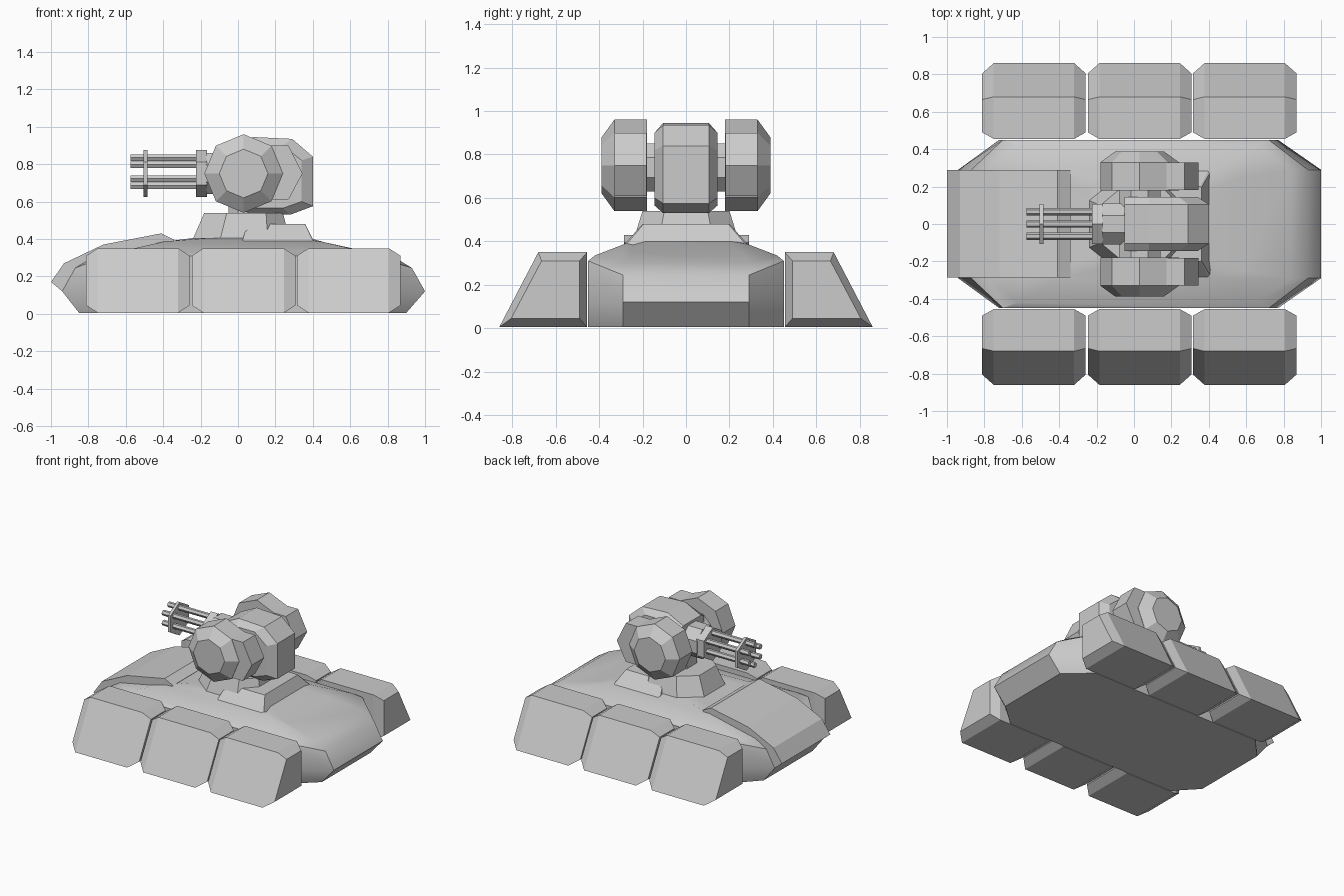
import bpy, bmesh
from math import cos, sin, pi, radians

if "Cube" in bpy.data.objects:
    bpy.data.objects.remove(bpy.data.objects["Cube"], do_unlink=True)

grey = bpy.data.materials.new("armour_grey")
grey.use_nodes = True
grey.diffuse_color = (0.6, 0.6, 0.6, 1)
grey.node_tree.nodes["Principled BSDF"].inputs["Base Color"].default_value = (0.6, 0.6, 0.6, 1)


def loft(name, loops, smooth=0):
    """Skin a stack of equal-length point loops and cap both ends."""
    bm = bmesh.new()
    rings = [[bm.verts.new(p) for p in loop] for loop in loops]
    n = len(rings[0])
    for a, b in zip(rings, rings[1:]):
        for i in range(n):
            j = (i + 1) % n
            bm.faces.new((a[i], a[j], b[j], b[i]))
    bm.faces.new(rings[0])
    bm.faces.new(rings[-1])
    bmesh.ops.recalc_face_normals(bm, faces=bm.faces)
    mesh = bpy.data.meshes.new(name)
    bm.to_mesh(mesh)
    bm.free()
    mesh.materials.append(grey)
    ob = bpy.data.objects.new(name, mesh)
    bpy.context.collection.objects.link(ob)
    if smooth:
        bpy.ops.object.select_all(action='DESELECT')
        bpy.context.view_layer.objects.active = ob
        ob.select_set(True)
        bpy.ops.object.shade_smooth_by_angle(angle=radians(smooth))
    return ob


def octagon(x0, x1, c0, c1, hy, cy, z_end, z_side):
    """Plan outline with cut corners; ends and sides may differ in height."""
    return [(x0, cy, z_end), (c0, hy, z_side), (c1, hy, z_side), (x1, cy, z_end),
            (x1, -cy, z_end), (c1, -hy, z_side), (c0, -hy, z_side), (x0, -cy, z_end)]


def slab(name, profile, y0, y1):
    """Extrude an xz profile along y."""
    return loft(name, [[(x, y, z) for x, z in profile] for y in (y0, y1)])


def ring(axis, pos, r, n, cx, cz, cy=0, phase=0):
    pts = [(r * cos(phase + 2 * pi * i / n), r * sin(phase + 2 * pi * i / n)) for i in range(n)]
    if axis == 'x':
        return [(pos, cy + a, cz + b) for a, b in pts]
    return [(cx + a, pos, cz + b) for a, b in pts]


# Hull and nose plate
loft("hull", [
    octagon(-.85, .90, -.70, .72, .45, .29, .005, .005),
    octagon(-.94, 1.0, -.72, .77, .45, .29, .12, .12),
    octagon(-.87, .93, -.70, .72, .45, .29, .245, .31),
    octagon(-.78, .84, -.62, .66, .42, .29, .30, .335),
    octagon(-.52, .58, -.40, .45, .29, .25, .35, .385),
    octagon(-.24, .38, -.15, .30, .24, .18, .405, .405)], smooth=35)
slab("nose_plate", [(-.94, .12), (-1, .17), (-.93, .27), (-.72, .37), (-.41, .43),
                    (-.34, .395), (-.45, .3), (-.8, .2)], -.285, .29)

# Six wheel covers, three on each side
full = [(.455, .005), (.455, .35), (.68, .35), (.86, .005)]
inset = [(.49, .045), (.49, .31), (.665, .31), (.805, .045)]
for s, side in ((1, "left"), (-1, "right")):
    for x, place in ((-.535, "front"), (.03, "middle"), (.592, "rear")):
        steps = ((-.277, inset), (-.215, full), (.215, full), (.277, inset))
        loft(f"wheel_cover_{place}_{side}",
             [[(x + dx, s * y, z) for y, z in prof] for dx, prof in steps])

# Turret base, rear collar and pedestal
loft("turret_base", [octagon(-.25, .28, -.10, .16, .25, .13, .38, .38),
                     octagon(-.18, .24, -.06, .15, .20, .10, .54, .54)])
loft("rear_collar", [octagon(.02, .41, .03, .40, .29, .28, .38, .38),
                     octagon(.05, .36, .06, .355, .20, .195, .48, .48)])
loft("pedestal", [octagon(-.05, .2, 0, .15, .11, .06, z, z) for z in (.53, .62)])

# Turret body with chamfered flanks
core = [(.08, .945), (.29, .935), (.40, .84), (.40, .575), (.28, .53),
        (.06, .53), (-.05, .62), (-.05, .88)]
flank = [(.08, .90), (.24, .90), (.34, .82), (.34, .60), (.24, .565),
         (.06, .565), (-.05, .64), (-.05, .86)]
loft("turret_body", [[(x, y, z) for x, z in prof]
                     for y, prof in ((-.145, flank), (-.105, core), (.105, core), (.145, flank))])
loft("axle", [ring('y', y, .12, 8, .03, .74, phase=pi / 8) for y in (-.2, .2)])

# Side drums with rear housings
for s, side in ((1, "left"), (-1, "right")):
    loft(f"drum_{side}", [ring('y', s * y, r, 8, .03, .75)
                          for y, r in ((.18, .21), (.33, .21), (.388, .13))])
    slab(f"drum_housing_{side}", [(.05, .90), (.27, .90), (.345, .75), (.27, .61), (.05, .61)],
         s * .182, s * .328)

# Rotary gun
loft("gun_mount", [ring('x', x, .12, 8, 0, .75, phase=pi / 8) for x in (-.17, 0)])
loft("gun_collar", [ring('x', x, .125, 6, 0, .75, phase=pi / 6) for x in (-.225, -.165)])
loft("barrel_clamp", [ring('x', x, .125, 6, 0, .75, phase=pi / 6) for x in (-.505, -.485)])
for i in range(6):
    a = pi / 6 + i * pi / 3
    loft(f"barrel_{i + 1}", [ring('x', x, .02, 6, 0, .76 + .075 * sin(a), .075 * cos(a))
                             for x in (-.575, -.2)])
